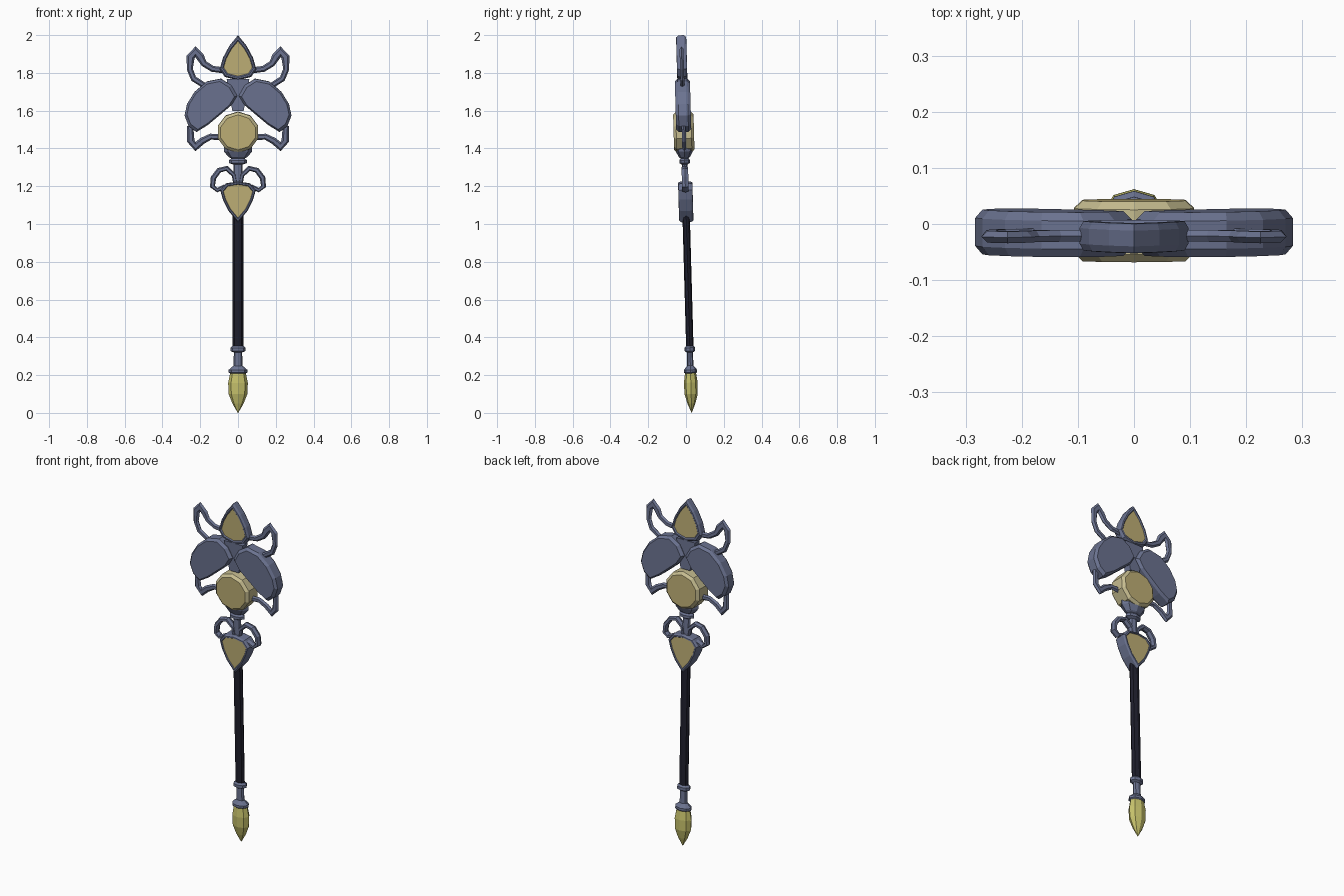
import bpy, bmesh, math
from mathutils import Matrix, Vector

cube = bpy.data.objects.get("Cube")
if cube:
    bpy.data.objects.remove(cube, do_unlink=True)


def material(name, rgb):
    m = bpy.data.materials.new(name)
    m.use_nodes = True
    m.diffuse_color = (*rgb, 1)
    m.node_tree.nodes["Principled BSDF"].inputs["Base Color"].default_value = (*rgb, 1)
    return m


BLUE = material("slate blue", (0.147, 0.171, 0.28))
GOLD = material("gold", (0.52, 0.43, 0.18))
PALE = material("pale gold", (0.57, 0.51, 0.28))
YELLOW = material("yellow gold", (0.57, 0.54, 0.15))
DARK = material("dark grip", (0.013, 0.013, 0.025))

# The whole staff leans slightly forward
LEAN = Matrix.Translation((0, 0.03, 0)) @ Matrix.Rotation(0.028, 4, 'X')


def loft(name, rings, mats, close_ends=True):
    """Skin a list of equal-length point rings; the end caps use the last material."""
    bm = bmesh.new()
    loops = [[bm.verts.new(p) for p in ring] for ring in rings]
    for a, b in zip(loops, loops[1:]):
        for i in range(len(a)):
            j = (i + 1) % len(a)
            bm.faces.new((a[i], a[j], b[j], b[i]))
    if close_ends:
        for end in (loops[0], loops[-1]):
            bm.faces.new(end).material_index = len(mats) - 1
    bmesh.ops.remove_doubles(bm, verts=bm.verts, dist=0.0005)
    bmesh.ops.recalc_face_normals(bm, faces=bm.faces)
    bm.transform(LEAN)
    mesh = bpy.data.meshes.new(name)
    bm.to_mesh(mesh)
    bm.free()
    for m in mats:
        mesh.materials.append(m)
    obj = bpy.data.objects.new(name, mesh)
    bpy.context.collection.objects.link(obj)
    return obj


def turned(name, profile, mat, sides=8, flat=0.7):
    """Faceted turning from (radius, height) pairs, flattened in depth."""
    angles = [2 * math.pi * i / sides for i in range(sides)]
    rings = [[(r * math.cos(a), flat * r * math.sin(a), z) for a in angles] for r, z in profile]
    return loft(name, rings, [mat])


def slab(name, outline, steps, mats):
    """Outline in x, z lofted front to back through (scale, depth) steps."""
    cx = sum(p[0] for p in outline) / len(outline)
    cz = sum(p[1] for p in outline) / len(outline)
    steps = [(s, -d) for s, d in steps] + [(s, d) for s, d in reversed(steps)]
    rings = [[(cx + (x - cx) * s, d, cz + (z - cz) * s) for x, z in outline] for s, d in steps]
    return loft(name, rings, mats)


def band(name, path, depth, side):
    """Six-sided strip swept along (x, z, half width) points."""
    rings = []
    for i, (x, z, w) in enumerate(path):
        a, b = path[max(i - 1, 0)], path[min(i + 1, len(path) - 1)]
        t = Vector((b[0] - a[0], b[1] - a[1])).normalized()
        ring = []
        for k in range(6):
            u, v = w * math.cos(k * math.pi / 3), depth * math.sin(k * math.pi / 3)
            ring.append((side * (x - t.y * u), v, z + t.x * u))
        rings.append(ring)
    return loft(name, rings, [BLUE])


def mirrored(half):
    """Complete a symmetric outline whose first and last points lie on x = 0."""
    return half + [(-x, z) for x, z in reversed(half[1:-1])]


# Pommel, lower collar and grip
turned("pommel_gem", [(0.001, 0), (0.03, 0.05), (0.05, 0.1), (0.052, 0.16), (0.042, 0.21)], YELLOW)
turned("lower_collar", [(0.035, 0.205), (0.05, 0.215), (0.05, 0.228), (0.024, 0.25),
                        (0.022, 0.32), (0.04, 0.328), (0.04, 0.345), (0.028, 0.355)], BLUE)
turned("grip", [(0.028, 0.345), (0.028, 1.06)], DARK)

# Neck and cup below the round gem
turned("neck", [(0.025, 1.19), (0.025, 1.315), (0.047, 1.323), (0.047, 1.338), (0.035, 1.348),
                (0.05, 1.355), (0.075, 1.385), (0.075, 1.41)], BLUE, flat=0.6)

# Pointed gem settings with recessed gold faces
setting_top = mirrored([(0, 2.0), (0.045, 1.945), (0.08, 1.88), (0.097, 1.82), (0.07, 1.78), (0, 1.762)])
slab("crown_gem", setting_top, [(0.78, 0.022), (0.84, 0.027), (0.93, 0.026), (1, 0.014)], [BLUE, GOLD])
setting_low = mirrored([(0, 1.01), (0.05, 1.07), (0.08, 1.13), (0.094, 1.18), (0.065, 1.215), (0, 1.225)])
slab("lower_gem", setting_low, [(0.82, 0.033), (0.86, 0.038), (0.94, 0.037), (1, 0.026)], [BLUE, GOLD])

# Round central gem
disc = [(0.112 * math.cos(math.radians(36 * i + 18)), 1.487 + 0.108 * math.sin(math.radians(36 * i + 18)))
        for i in range(10)]
slab("round_gem", disc, [(0.86, 0.054), (1, 0.04)], [PALE, GOLD])

# Filler between the petals
slab("petal_bridge", [(-0.06, 1.768), (0.06, 1.768), (0.03, 1.6), (-0.03, 1.6)], [(1, 0.022)], [BLUE])

PETAL = [(0.004, 1.68), (0.035, 1.735), (0.09, 1.77), (0.165, 1.755), (0.23, 1.7), (0.27, 1.635),
         (0.283, 1.575), (0.262, 1.52), (0.22, 1.488), (0.16, 1.525), (0.1, 1.575), (0.035, 1.63)]
UPPER = [(0.08, 1.815, 0.016), (0.135, 1.822, 0.016), (0.18, 1.85, 0.017), (0.2, 1.885, 0.022),
         (0.225, 1.913, 0.028), (0.251, 1.885, 0.022), (0.255, 1.82, 0.016), (0.235, 1.77, 0.016),
         (0.18, 1.735, 0.015)]
LOWER = [(0.09, 1.46, 0.016), (0.145, 1.463, 0.016), (0.19, 1.44, 0.018), (0.225, 1.41, 0.024),
         (0.25, 1.44, 0.02), (0.253, 1.52, 0.016)]
SCROLL = [(0.012, 1.21, 0.012), (0.022, 1.26, 0.012), (0.06, 1.295, 0.014), (0.1, 1.285, 0.014),
          (0.13, 1.245, 0.015), (0.135, 1.2, 0.014), (0.11, 1.18, 0.012), (0.07, 1.2, 0.01)]

for label, side in (("left", 1), ("right", -1)):
    slab(label + "_petal", [(side * x, z) for x, z in PETAL], [(0.9, 0.04), (1, 0.025)], [BLUE])
    band(label + "_upper_loop", UPPER, 0.012, side)
    band(label + "_lower_loop", LOWER, 0.012, side)
    band(label + "_scroll", SCROLL, 0.02, side)
